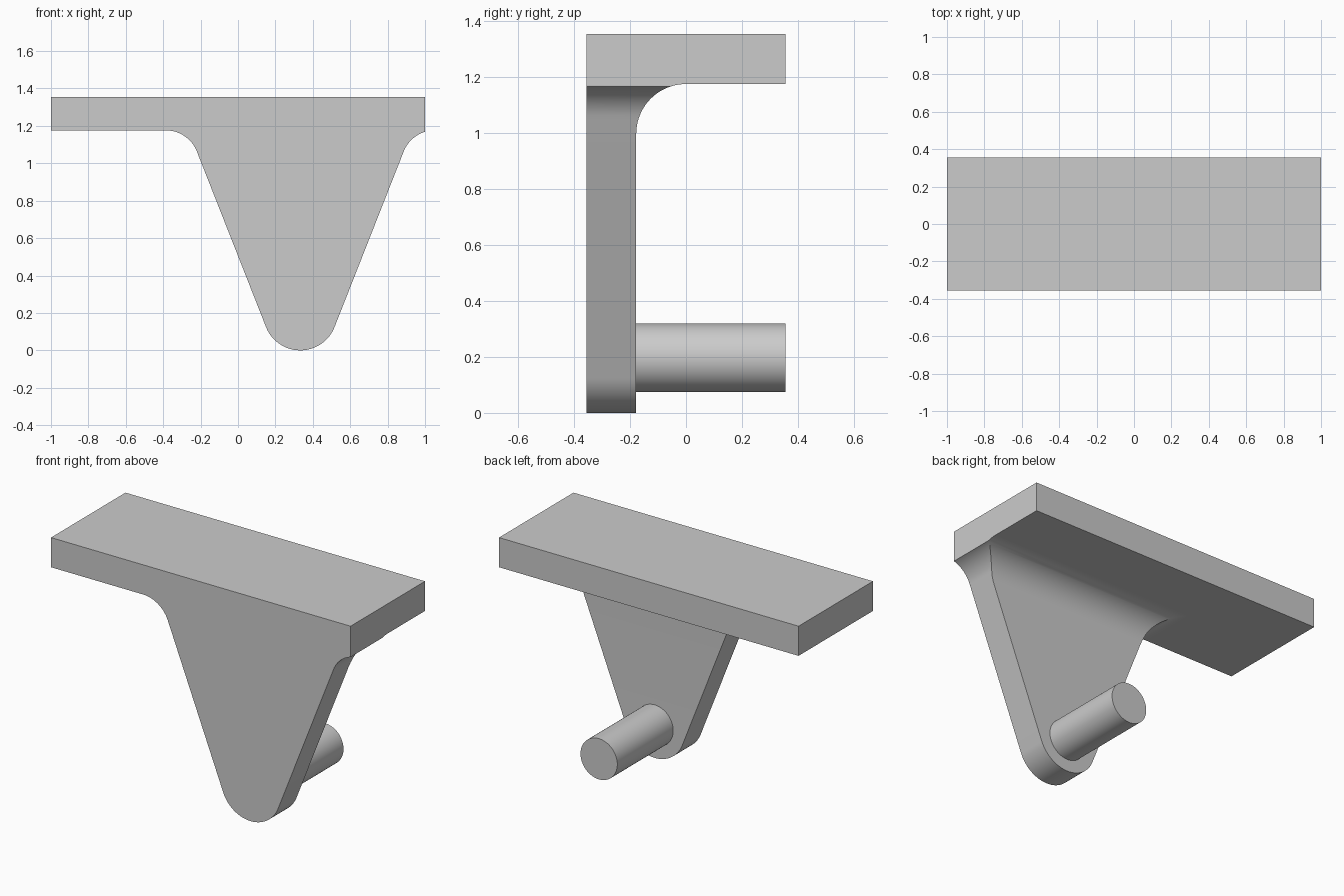
import bpy, bmesh, math

cube = bpy.data.objects.get("Cube")
if cube:
    bpy.data.objects.remove(cube, do_unlink=True)

grey = bpy.data.materials.new("plain grey")
grey.use_nodes = True
grey.diffuse_color = (0.6, 0.6, 0.6, 1)
grey.node_tree.nodes["Principled BSDF"].inputs["Base Color"].default_value = (0.6, 0.6, 0.6, 1)

FRONT, BACK = -0.355, 0.355
TOP, UNDERSIDE = 1.355, 1.176
AXIS_X = 0.333          # centre line of the tapered web
TIP_R = 0.197           # rounded tip, concentric with the pin
FILLET_R = 0.178
FILLET_Z = UNDERSIDE - FILLET_R
TAPER = math.radians(21.5)
STEPS = 20


def finish(obj, smooth=False):
    obj.data.materials.append(grey)
    if smooth:
        bpy.ops.object.select_all(action='DESELECT')
        obj.select_set(True)
        bpy.context.view_layer.objects.active = obj
        bpy.ops.object.shade_smooth_by_angle(angle=math.radians(30))


# Top plate
bpy.ops.mesh.primitive_cube_add(size=1, location=(0, 0, (TOP + UNDERSIDE) / 2))
plate = bpy.context.object
plate.name = "top_plate"
plate.dimensions = (2, BACK - FRONT, TOP - UNDERSIDE)
bpy.ops.object.transform_apply(location=False, rotation=False, scale=True)
finish(plate)

# Tapered web: rows of (half width, height, back depth) from tip to plate
rows = []
for i in range(STEPS + 1):
    a = -math.pi / 2 + (math.pi / 2 - TAPER) * i / STEPS
    rows.append((TIP_R * math.cos(a), TIP_R + TIP_R * math.sin(a), -FILLET_R))

tip_w, tip_z = rows[-1][:2]
bend_z = FILLET_Z + FILLET_R * math.sin(TAPER)
bend_w = tip_w + (bend_z - tip_z) * math.tan(TAPER)
fillet_w = bend_w + FILLET_R * math.cos(TAPER)
angles = [TAPER * i / 6 for i in range(6)]
angles += [TAPER + (math.pi / 2 - TAPER) * i / STEPS for i in range(STEPS + 1)]
for a in angles:
    z = FILLET_Z + FILLET_R * math.sin(a)
    if a < TAPER:
        w = tip_w + (z - tip_z) * math.tan(TAPER)
    else:
        w = fillet_w - FILLET_R * math.cos(a)
    rows.append((w, z, -FILLET_R * math.cos(a)))

bm = bmesh.new()
previous = None
for w, z, back in rows:
    left, right = AXIS_X - w, min(AXIS_X + w, 1)
    ring = [bm.verts.new((x, y, z)) for x, y in
            ((left, FRONT), (right, FRONT), (right, back), (left, back))]
    if previous:
        for k in range(4):
            n = (k + 1) % 4
            bm.faces.new((previous[k], previous[n], ring[n], ring[k]))
    previous = ring
bmesh.ops.remove_doubles(bm, verts=bm.verts, dist=0.0001)
bmesh.ops.recalc_face_normals(bm, faces=bm.faces)
mesh = bpy.data.meshes.new("tapered_web")
bm.to_mesh(mesh)
bm.free()
web = bpy.data.objects.new("tapered_web", mesh)
bpy.context.collection.objects.link(web)
finish(web, smooth=True)

# Round pin, rooted slightly inside the web
root = -FILLET_R - 0.02
bpy.ops.mesh.primitive_cylinder_add(
    vertices=64, radius=0.123, depth=BACK - root,
    location=(AXIS_X, (BACK + root) / 2, TIP_R), rotation=(math.pi / 2, 0, 0))
pin = bpy.context.object
pin.name = "pin"
finish(pin, smooth=True)
